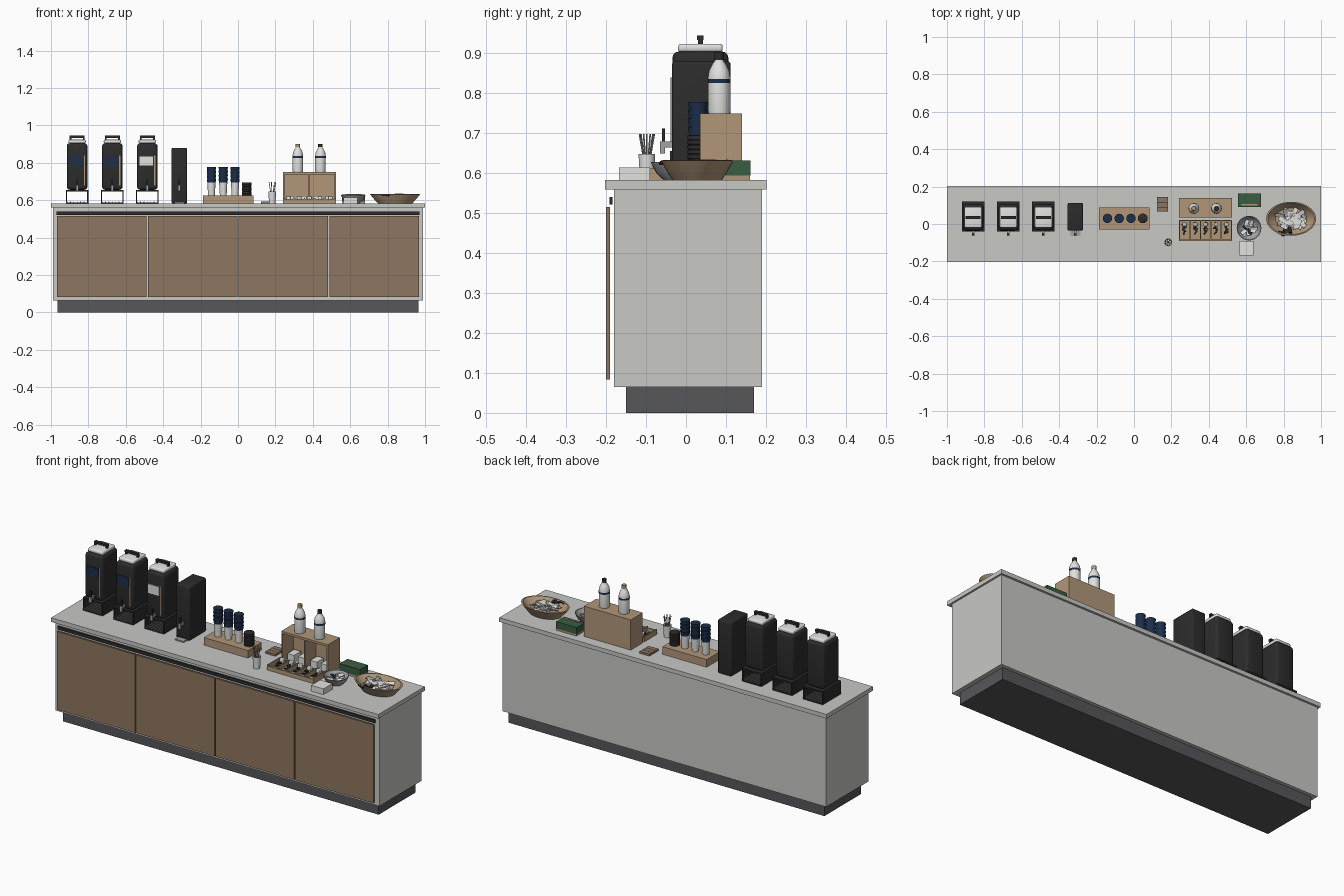
import bpy, bmesh, math, random
from mathutils import Matrix, Vector

if "Cube" in bpy.data.objects:
    bpy.data.objects.remove(bpy.data.objects["Cube"])
random.seed(4)


def material(name, rgb):
    m = bpy.data.materials.new(name)
    m.use_nodes = True
    m.diffuse_color = (*rgb, 1)
    m.node_tree.nodes["Principled BSDF"].inputs["Base Color"].default_value = (*rgb, 1)
    return m


STONE = material("pale stone", (0.58, 0.58, 0.56))
WOOD = material("door wood", (0.27, 0.18, 0.115))
TAN = material("light wood", (0.44, 0.31, 0.19))
BLACK = material("charcoal", (0.025, 0.025, 0.026))
PLINTH = material("plinth grey", (0.095, 0.095, 0.105))
NAVY = material("navy blue", (0.012, 0.028, 0.07))
GREEN = material("box green", (0.04, 0.11, 0.055))
WHITE = material("off white", (0.76, 0.76, 0.74))
STEEL = material("steel grey", (0.35, 0.36, 0.37))

TOP = 0.583  # worktop height


def finish(name, bm, mat, smooth=False):
    bmesh.ops.recalc_face_normals(bm, faces=bm.faces)
    me = bpy.data.meshes.new(name)
    bm.to_mesh(me)
    bm.free()
    me.materials.append(mat)
    ob = bpy.data.objects.new(name, me)
    bpy.context.collection.objects.link(ob)
    if smooth:
        bpy.ops.object.select_all(action="DESELECT")
        ob.select_set(True)
        bpy.context.view_layer.objects.active = ob
        bpy.ops.object.shade_smooth_by_angle(angle=math.radians(35))
    return ob


def add_box(bm, x, y, z):
    size = Vector((x[1] - x[0], y[1] - y[0], z[1] - z[0]))
    mid = Vector((x[0] + x[1], y[0] + y[1], z[0] + z[1])) / 2
    bmesh.ops.create_cube(bm, size=1, matrix=Matrix.Translation(mid) @ Matrix.Diagonal((*size, 1)))


def box(name, mat, *spans, bevel=0):
    """One object made of one or more (x, y, z) spans."""
    bm = bmesh.new()
    for s in spans:
        add_box(bm, *s)
    if bevel:
        bmesh.ops.bevel(bm, geom=bm.edges[:], offset=bevel, segments=3, profile=0.5, affect="EDGES")
    return finish(name, bm, mat, smooth=bool(bevel))


def lathe(name, mat, x, y, profile, stretch=1, n=28):
    """Turn (radius, height) points about a vertical axis."""
    bm = bmesh.new()
    rings = []
    for r, z in profile:
        rings.append([bm.verts.new((x + r * stretch * math.cos(a), y + r * math.sin(a), z))
                      for a in (math.tau * i / n for i in range(n))])
    for a, b in zip(rings, rings[1:]):
        for i in range(n):
            bm.faces.new((a[i], a[(i + 1) % n], b[(i + 1) % n], b[i]))
    bm.faces.new(rings[0])
    bm.faces.new(rings[-1])
    return finish(name, bm, mat, smooth=True)


def cylinder(name, mat, x, y, r, z0, z1):
    return lathe(name, mat, x, y, [(r, z0), (r, z1)])


def loose(name, mat, places, size, tilt):
    """Scattered thin packets at the given points."""
    bm = bmesh.new()
    for p in places:
        rot = Matrix.Rotation(random.uniform(0, math.pi), 4, "Z") @ \
            Matrix.Rotation(random.uniform(-tilt, tilt), 4, "X")
        bmesh.ops.create_cube(bm, size=1, matrix=Matrix.Translation(p) @ rot @ Matrix.Diagonal((*size, 1)))
    return finish(name, bm, mat)


# Cabinet
box("plinth", PLINTH, ((-0.965, 0.965), (-0.15, 0.17), (0, 0.065)))
box("cabinet_body", STONE, ((-0.99, 0.99), (-0.18, 0.19), (0.065, 0.56)))
box("worktop", STONE, ((-1, 1), (-0.203, 0.202), (0.56, TOP)))
for i in range(4):
    x = -0.97 + i * 0.485
    box(f"door_{i + 1}", WOOD, ((x + 0.003, x + 0.482), (-0.2, -0.19), (0.083, 0.515)))
box("handle_rail", BLACK, ((-0.97, 0.97), (-0.191, -0.184), (0.522, 0.54)))


# Drink urns on open stands
def urn(i, x, label):
    side = [((x + s - 0.003, x + s + 0.003), (-0.04, 0.12), (TOP, 0.65)) for s in (-0.057, 0.057)]
    box(f"urn_stand_{i}", BLACK, *side,
        ((x - 0.06, x + 0.06), (-0.04, 0.12), (0.648, 0.656)),
        ((x - 0.06, x + 0.06), (-0.04, 0.12), (TOP, 0.588)))
    bars = [((x + k * 0.018 - 0.002, x + k * 0.018 + 0.002), (-0.04, 0.11), (0.588, 0.592))
            for k in range(-3, 4)]
    box(f"drip_grille_{i}", STEEL, *bars)
    box(f"urn_body_{i}", BLACK, ((x - 0.055, x + 0.055), (-0.034, 0.106), (0.656, 0.905)), bevel=0.016)
    box(f"urn_lid_{i}", WHITE, ((x - 0.046, x + 0.046), (-0.02, 0.092), (0.904, 0.924)), bevel=0.007)
    box(f"urn_handle_{i}", BLACK, ((x - 0.04, x + 0.04), (0.028, 0.044), (0.934, 0.945)),
        ((x - 0.04, x - 0.03), (0.03, 0.042), (0.922, 0.936)),
        ((x + 0.03, x + 0.04), (0.03, 0.042), (0.922, 0.936)))
    box(f"urn_label_{i}", label, ((x - 0.042, x + 0.03), (-0.038, -0.033), (0.785, 0.835)))
    box(f"sight_strip_{i}", TAN, ((x + 0.037, x + 0.043), (-0.039, -0.033), (0.68, 0.84)))
    box(f"urn_tap_{i}", STEEL, ((x - 0.007, x + 0.007), (-0.065, -0.033), (0.667, 0.68)),
        ((x - 0.007, x + 0.007), (-0.065, -0.053), (0.65, 0.68)))
    box(f"tap_lever_{i}", BLACK, ((x - 0.005, x + 0.005), (-0.06, -0.052), (0.68, 0.712)))


for i, (x, label) in enumerate(((-0.86, NAVY), (-0.672, NAVY), (-0.485, WHITE)), 1):
    urn(i, x, label)

# Tall dispenser
box("dispenser_body", BLACK, ((-0.355, -0.272), (-0.035, 0.112), (TOP, 0.88)), bevel=0.007)
box("dispenser_drip_tray", STEEL, ((-0.34, -0.287), (-0.065, -0.03), (TOP, 0.59)))
box("dispenser_tap", STEEL, ((-0.32, -0.307), (-0.065, -0.03), (0.665, 0.68)),
    ((-0.32, -0.307), (-0.065, -0.053), (0.65, 0.68)))
box("dispenser_lever", BLACK, ((-0.318, -0.309), (-0.06, -0.052), (0.68, 0.71)))

# Cup rack with stacks
box("cup_rack", TAN, ((-0.188, 0.082), (-0.03, 0.088), (TOP, 0.625)))
for i, x in enumerate((-0.142, -0.079, -0.016), 1):
    lathe(f"cup_{i}", WHITE, x, 0.03, [(0.018, 0.625), (0.022, 0.695)])
    rims = []
    for k in range(4):
        z = 0.695 + k * 0.021
        rims += [(0.022, z), (0.025, z + 0.017), (0.025, z + 0.021)]
    lathe(f"cup_stack_{i}", NAVY, x, 0.03, rims)
lathe("lid_stack", BLACK, 0.047, 0.03,
      [(r, 0.625 + k * 0.012 + d) for k in range(6) for r, d in ((0.026, 0), (0.026, 0.009), (0.023, 0.011))])

# Napkins and stirrer cup
box("napkin_stack", WOOD, *[((0.122, 0.182), (0.066 + k * 0.027, 0.091 + k * 0.027), (TOP, 0.594))
                            for k in range(3)])
lathe("stirrer_cup", WHITE, 0.183, -0.098,
      [(0.017, TOP), (0.021, 0.648), (0.018, 0.648), (0.015, 0.59)])
bm = bmesh.new()
for k in range(7):
    a = k * math.tau / 7
    base = Vector((0.183, -0.098, 0.59))
    lean = Vector((math.cos(a) * 0.019, math.sin(a) * 0.019, 0.108))
    bmesh.ops.create_cone(bm, cap_ends=True, segments=6, radius1=0.002, radius2=0.002, depth=lean.length,
                          matrix=Matrix.Translation(base + lean / 2) @ lean.to_track_quat("Z", "Y").to_matrix().to_4x4())
finish("stirrers", bm, STEEL)

# Two-bay shelf with bottles
box("shelf", TAN, ((0.24, 0.525), (0.035, 0.14), (0.738, 0.75)),
    ((0.24, 0.525), (0.13, 0.14), (TOP, 0.74)),
    *[((x, x + 0.008), (0.035, 0.135), (TOP, 0.74)) for x in (0.24, 0.378, 0.517)])
box("shelf_packets", WHITE, *[((x, x + 0.04), (0.06, 0.12), (TOP, 0.622))
                              for x in (0.26, 0.325, 0.4, 0.465)])
for i, (x, cap) in enumerate(((0.32, TAN), (0.441, BLACK)), 1):
    lathe(f"bottle_{i}", WHITE, x, 0.083, [(0.027, 0.75), (0.028, 0.755), (0.028, 0.84), (0.025, 0.857),
                                           (0.017, 0.873), (0.011, 0.882), (0.011, 0.886)])
    cylinder(f"bottle_band_{i}", NAVY, x, 0.083, 0.0285, 0.826, 0.836)
    cylinder(f"bottle_cap_{i}", cap, x, 0.083, 0.012, 0.884, 0.902)

# Cutlery tray with five bays
box("cutlery_tray", TAN, ((0.24, 0.525), (-0.09, 0.022), (TOP, 0.588)),
    ((0.24, 0.525), (-0.09, -0.084), (TOP, 0.606)), ((0.24, 0.525), (0.016, 0.022), (TOP, 0.606)),
    *[((0.24 + k * 0.0558, 0.246 + k * 0.0558), (-0.09, 0.022), (TOP, 0.612)) for k in range(6)])
for k in range(5):
    x = 0.271 + k * 0.0558
    loose(f"cutlery_{k + 1}", BLACK,
          [(x + random.uniform(-0.004, 0.004), -0.045 + j * 0.011, 0.598 + j * 0.002) for j in range(5)],
          (0.026, 0.008, 0.004), 0.3)
    box(f"cutlery_ends_{k + 1}", WHITE, ((x - 0.012, x + 0.012), (-0.012, 0.008), (0.588, 0.622)), bevel=0.004)

# White carton, bowl of packets, green tea box
box("carton", WHITE, ((0.565, 0.64), (-0.168, -0.09), (TOP, 0.615)))
lathe("packet_bowl", STEEL, 0.615, -0.022, [(0.034, TOP), (0.052, 0.6), (0.066, 0.628), (0.062, 0.628),
                                            (0.048, 0.603), (0.03, 0.592)])
spots = [(0.615 + random.uniform(-0.03, 0.03), -0.022 + random.uniform(-0.03, 0.03),
          random.uniform(0.605, 0.624)) for _ in range(14)]
loose("bowl_packets", WHITE, spots[:11], (0.034, 0.02, 0.004), 0.4)
loose("bowl_dark_packets", BLACK, spots[11:], (0.03, 0.014, 0.004), 0.4)
box("tea_box_base", TAN, ((0.558, 0.678), (0.092, 0.16), (TOP, 0.594)))
box("tea_box", GREEN, ((0.555, 0.68), (0.092, 0.162), (0.594, 0.632)))
box("tea_box_label", TAN, ((0.575, 0.66), (0.1, 0.106), (0.631, 0.634)))

# Oval basket
lathe("basket", TAN, 0.84, 0.028, [(0.062, TOP), (0.076, 0.605), (0.091, 0.632), (0.085, 0.633),
                                   (0.07, 0.607), (0.057, 0.59)], stretch=1.47, n=40)
spots = []
for k in range(34):
    a, r = random.uniform(0, math.tau), math.sqrt(random.random())
    spots.append((0.84 + 0.075 * r * math.cos(a), 0.028 + 0.048 * r * math.sin(a), random.uniform(0.606, 0.632)))
loose("basket_packets", WHITE, spots[:24], (0.046, 0.024, 0.004), 0.35)
loose("basket_grey_packets", STEEL, spots[24:], (0.044, 0.02, 0.004), 0.35)
loose("basket_dark_packets", BLACK, [(0.79 + k * 0.011, -0.05 + k * 0.004, 0.626) for k in range(5)],
      (0.042, 0.016, 0.004), 0.7)
